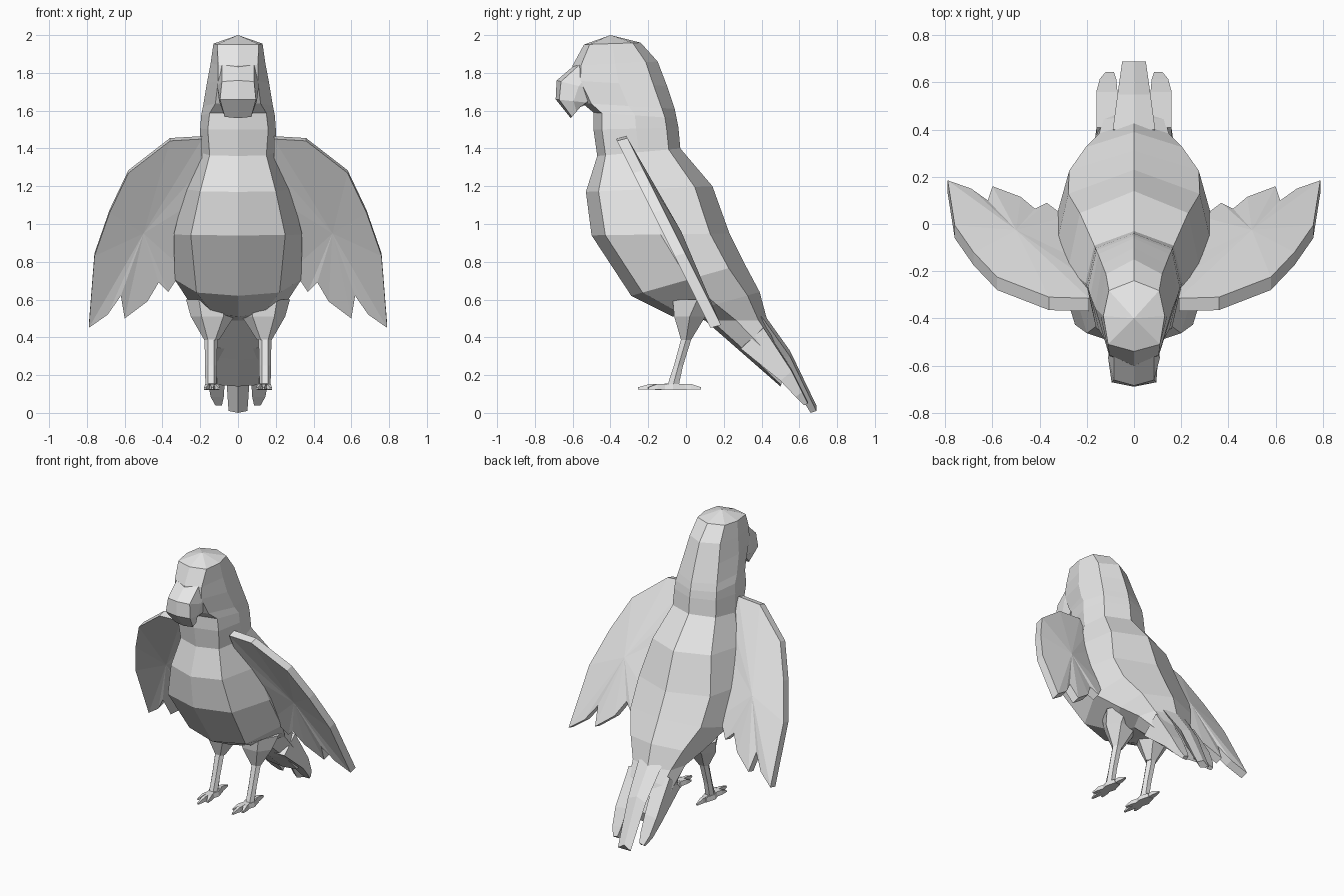
import bpy
import bmesh
from math import cos, sin, tau
from mathutils import Vector

cube = bpy.data.objects.get("Cube")
if cube:
    bpy.data.objects.remove(cube, do_unlink=True)

grey = bpy.data.materials.new("plain_grey")
grey.diffuse_color = (0.8, 0.8, 0.8, 1)
grey.use_nodes = True
grey.node_tree.nodes["Principled BSDF"].inputs["Base Color"].default_value = (0.8, 0.8, 0.8, 1)


def skin(name, rings, start=None, end=None):
    """Skin closed rings of points, with an optional cap point at each end."""
    bm = bmesh.new()
    loops = [[bm.verts.new(p) for p in ring] for ring in rings]
    count = len(loops[0])
    for a, b in zip(loops, loops[1:]):
        for i in range(count):
            j = (i + 1) % count
            bm.faces.new((a[i], a[j], b[j], b[i]))
    for loop, tip in ((loops[0], start), (loops[-1], end)):
        if tip is None:
            bm.faces.new(loop)
        else:
            apex = bm.verts.new(tip)
            for i in range(count):
                bm.faces.new((loop[i], loop[(i + 1) % count], apex))
    bmesh.ops.recalc_face_normals(bm, faces=bm.faces)
    mesh = bpy.data.meshes.new(name)
    bm.to_mesh(mesh)
    bm.free()
    mesh.materials.append(grey)
    bpy.context.collection.objects.link(bpy.data.objects.new(name, mesh))


def section(fy, fz, by, bz, front_w, mid_w, back_share=0.82):
    """Eight sided symmetric section between a front and a back point."""
    front, back = Vector((0, fy, fz)), Vector((0, by, bz))
    half = [(0, 0), (0.1, front_w), (0.5, mid_w), (0.86, mid_w * back_share), (1, 0)]
    right = [front.lerp(back, t) + Vector((w, 0, 0)) for t, w in half]
    left = [Vector((-p.x, p.y, p.z)) for p in reversed(right[1:-1])]
    return right + left


def tube(name, path, sides=6):
    """Faceted limb along (x, y, z, radius_x, radius_y) stations."""
    skin(name, [[(x + rx * cos(tau * i / sides), y + ry * sin(tau * i / sides), z)
                 for i in range(sides)] for x, y, z, rx, ry in path])


def toe(name, start, end, width, height):
    """Tapered box toe with a narrow claw."""
    start, end = Vector(start), Vector(end)
    side = (end - start).cross(Vector((0, 0, 1))).normalized()
    rings = []
    for t, w, h in ((0, 1, 1), (0.65, 0.95, 0.85), (1, 0.35, 0.3)):
        c = start.lerp(end, t)
        s, up = side * width * w, Vector((0, 0, height * h))
        rings.append([c - s, c + s, c + s * 0.7 + up, c - s * 0.7 + up])
    skin(name, rings)


# Head, neck and body down to the tail root
body = [
    (-0.54, 1.95, -0.24, 1.96, 0.11, 0.13),
    (-0.60, 1.84, -0.15, 1.86, 0.105, 0.145),
    (-0.61, 1.76, -0.10, 1.73, 0.105, 0.165),
    (-0.55, 1.64, -0.06, 1.61, 0.12, 0.185),
    (-0.49, 1.59, -0.05, 1.56, 0.15, 0.195),
    (-0.49, 1.50, -0.04, 1.51, 0.16, 0.20),
    (-0.47, 1.36, -0.03, 1.40, 0.15, 0.205),
    (-0.53, 1.17, 0.14, 1.20, 0.20, 0.28),
    (-0.50, 0.94, 0.23, 0.95, 0.25, 0.34),
    (-0.29, 0.62, 0.31, 0.79, 0.22, 0.335),
    (-0.07, 0.51, 0.39, 0.64, 0.13, 0.25),
    (0.10, 0.49, 0.43, 0.49, 0.11, 0.18),
    (0.34, 0.28, 0.46, 0.42, 0.12, 0.16),
    (0.50, 0.14, 0.53, 0.22, 0.11, 0.13),
]
skin("body", [section(*r) for r in body], start=(0, -0.40, 2.0))

# Hooked beak with a flat front
beak = [
    (-0.58, 1.85, -0.40, 1.80, 0.085, 0.10),
    (-0.685, 1.76, -0.45, 1.70, 0.085, 0.11),
    (-0.69, 1.66, -0.50, 1.64, 0.095, 0.10),
    (-0.61, 1.56, -0.55, 1.63, 0.07, 0.08),
]
skin("beak", [section(*r, 0.9) for r in beak])

# Tail: a raised middle feather and one lower feather per side
middle = [(0.40, 0.52, 0.09, 0.1), (0.55, 0.31, 0.07, 0.07), (0.69, 0.02, 0.05, 0.03)]
skin("tail_middle_feather",
     [[(-w, y, z - 0.01), (0, y, z + 0.02), (w, y, z - 0.01), (0, y - d, z - 0.02)]
      for y, z, w, d in middle])
for s, side in ((1, "left"), (-1, "right")):
    stations = [(0.41, 0.46, 0.05, 0.16, 0.12), (0.56, 0.23, 0.07, 0.16, 0.06),
                (0.615, 0.12, 0.075, 0.145, 0.035), (0.645, 0.06, 0.085, 0.12, 0.02)]
    skin(side + "_tail_feather",
         [[(s * a, y, z), (s * b, y, z - 0.01), (s * b, y - d, z - d),
           (s * a, y - d, z - d)] for y, z, a, b, d in stations])

# Wings: leaning, slightly cupped slabs with feather points along the lower edge
wing = [(0.19, 1.45), (0.36, 1.44), (0.58, 1.27), (0.68, 1.06), (0.76, 0.83),
        (0.79, 0.45), (0.69, 0.52), (0.62, 0.62), (0.60, 0.50), (0.48, 0.59),
        (0.42, 0.69), (0.37, 0.64), (0.29, 0.76), (0.26, 1.10), (0.19, 1.30)]
for s, side in ((1, "left"), (-1, "right")):
    front = [Vector((s * x, -0.36 + (1.43 - z) * 0.5, z)) for x, z in wing]
    back = [p + Vector((0, 0.055, 0.015)) for p in front]
    skin(side + "_wing", [front, back],
         start=(s * 0.5, -0.09, 0.95), end=(s * 0.5, -0.025, 0.96))

# Legs and feet
for s, side in ((1, "left"), (-1, "right")):
    tube(side + "_thigh", [(s * 0.14, 0.06, 0.60, 0.135, 0.15),
                           (s * 0.135, 0.02, 0.51, 0.115, 0.095),
                           (s * 0.14, 0.0, 0.385, 0.038, 0.03)])
    tube(side + "_shank", [(s * 0.143, 0.01, 0.42, 0.035, 0.032),
                           (s * 0.143, -0.04, 0.25, 0.031, 0.028),
                           (s * 0.143, -0.07, 0.14, 0.03, 0.035)])
    tube(side + "_foot", [(s * 0.14, -0.07, 0.12, 0.04, 0.085),
                          (s * 0.14, -0.07, 0.153, 0.034, 0.07)])
    ends = [("inner_toe", 0.10, -0.20), ("middle_toe", 0.135, -0.255),
            ("outer_toe", 0.175, -0.20), ("rear_toe", 0.14, 0.08)]
    for label, x, y in ends:
        toe(side + "_" + label, (s * 0.14, -0.07, 0.12), (s * x, y, 0.125), 0.017, 0.035)
